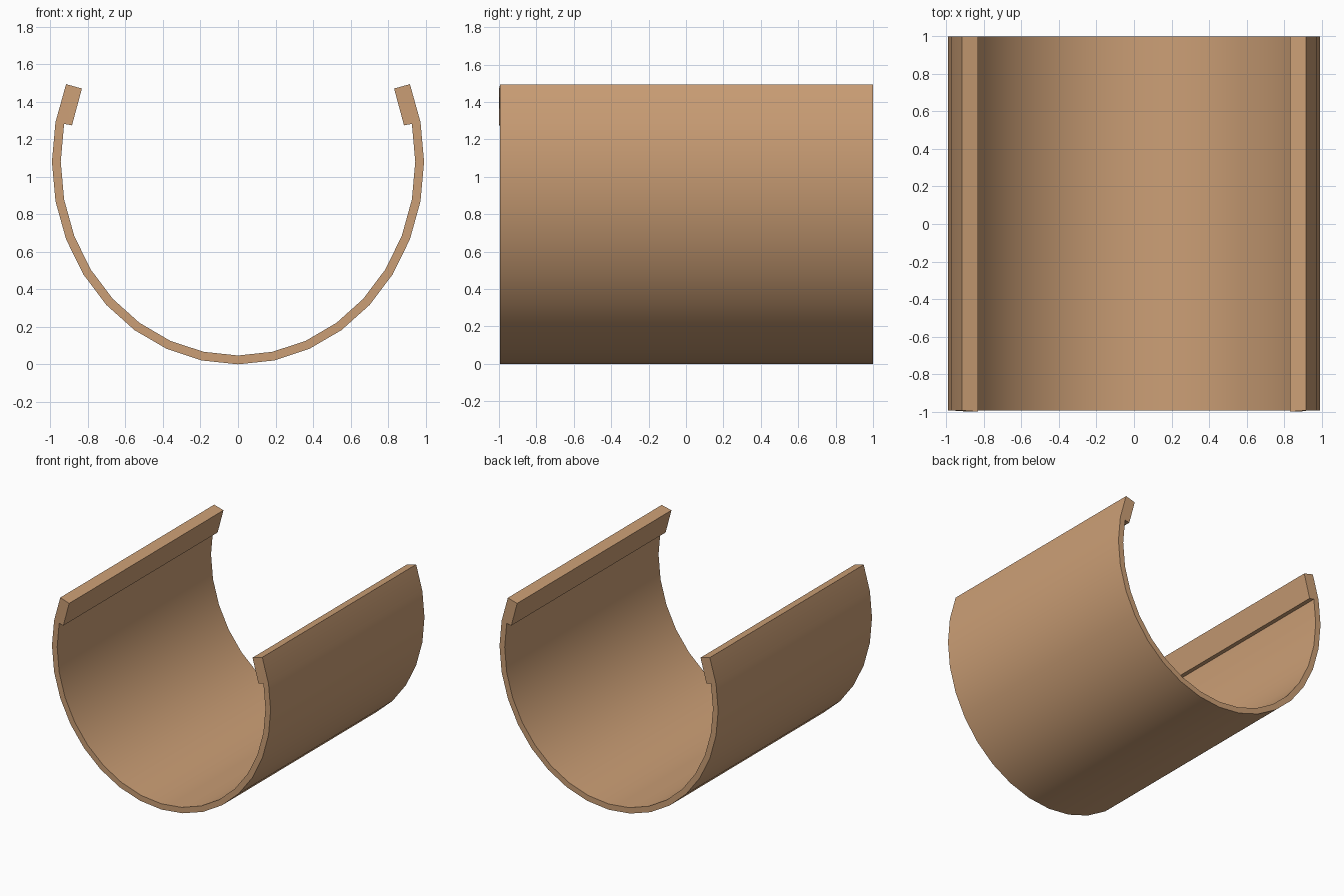
import bpy, bmesh, math

if "Cube" in bpy.data.objects:
    bpy.data.objects.remove(bpy.data.objects["Cube"])

RX, RZ, CZ = 0.992, 1.08, 1.08      # outer ellipse radii and centre height
T = 0.047                            # wall thickness
STEP = math.radians(11.25)
N = 9                                # wall segments on each side, before the lip

wood = bpy.data.materials.new("tan_wood")
wood.diffuse_color = (0.60, 0.345, 0.18, 1.0)
wood.use_nodes = True
wood.node_tree.nodes["Principled BSDF"].inputs["Base Color"].default_value = wood.diffuse_color


def arc_point(i, inset):
    a = i * STEP
    return ((RX - inset) * math.sin(a), -0.994, CZ - (RZ - inset) * math.cos(a))


bm = bmesh.new()

# curved trough wall cross-section
outer = {i: bm.verts.new(arc_point(i, 0)) for i in range(-N - 1, N + 2)}
inner = {i: bm.verts.new(arc_point(i, T)) for i in range(-N, N + 1)}
for i in range(-N, N):
    bm.faces.new((outer[i], outer[i + 1], inner[i + 1], inner[i]))

# thick lips along both top edges, standing slightly proud at the front
for s in (-1, 1):
    top = bm.verts.new((s * 0.832, -1.0, 1.47))
    low = bm.verts.new((s * 0.885, -1.0, 1.274))
    ring = [outer[s * N], outer[s * (N + 1)], top, low, inner[s * N]]
    bm.faces.new(ring if s > 0 else ring[::-1])

# pull the cross-section to the back end
res = bmesh.ops.extrude_face_region(bm, geom=bm.faces[:], use_keep_orig=True)
for g in res["geom"]:
    if isinstance(g, bmesh.types.BMVert):
        g.co.y = 1.0
bmesh.ops.recalc_face_normals(bm, faces=bm.faces[:])

mesh = bpy.data.meshes.new("trough_shell")
bm.to_mesh(mesh)
bm.free()
mesh.materials.append(wood)
shell = bpy.data.objects.new("trough_shell", mesh)
bpy.context.collection.objects.link(shell)

# smooth curve, crisp rims
bpy.context.view_layer.objects.active = shell
shell.select_set(True)
bpy.ops.object.shade_smooth_by_angle(angle=math.radians(30))
